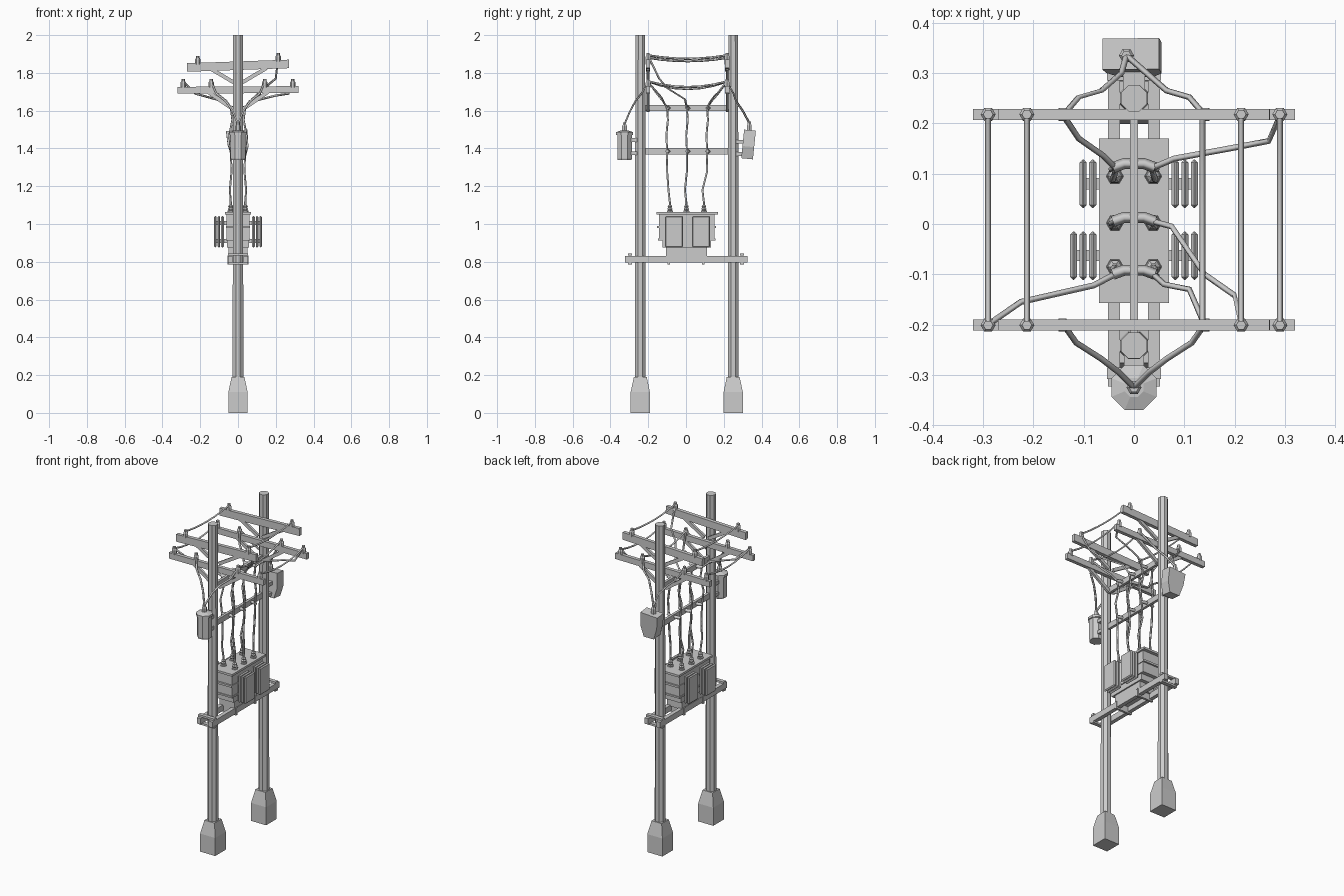
import bpy, bmesh, math
from mathutils import Vector, Matrix

if "Cube" in bpy.data.objects:
    bpy.data.objects.remove(bpy.data.objects["Cube"])


def finish(name, bm, mat=None):
    if mat:
        bmesh.ops.transform(bm, matrix=mat, verts=bm.verts)
    bmesh.ops.recalc_face_normals(bm, faces=bm.faces)
    me = bpy.data.meshes.new(name)
    bm.to_mesh(me)
    bm.free()
    ob = bpy.data.objects.new(name, me)
    bpy.context.collection.objects.link(ob)
    return ob


def box(name, x0, x1, y0, y1, z0, z1, bevel=0):
    bm = bmesh.new()
    bmesh.ops.create_cube(bm, size=1)
    m = Matrix.Translation(((x0 + x1) / 2, (y0 + y1) / 2, (z0 + z1) / 2)) @ \
        Matrix.Diagonal((x1 - x0, y1 - y0, z1 - z0, 1))
    ob = finish(name, bm, m)
    if bevel:
        b = ob.modifiers.new("bevel", 'BEVEL')
        b.width, b.segments = bevel, 1
    return ob


def lathe(name, profile, x, y, n=8, turn=0.0, mat=None):
    """Stack of n-sided rings given as (radius, z), capped at both ends."""
    bm = bmesh.new()
    rings = []
    for r, z in profile:
        rings.append([bm.verts.new((x + r * math.cos(turn + math.tau * i / n),
                                    y + r * math.sin(turn + math.tau * i / n), z)) for i in range(n)])
    for a, b in zip(rings, rings[1:]):
        for i in range(n):
            bm.faces.new((a[i], a[(i + 1) % n], b[(i + 1) % n], b[i]))
    bm.faces.new(rings[0])
    bm.faces.new(rings[-1])
    return finish(name, bm, mat)


def beam(name, p, q, w, h):
    """Rectangular bar from p to q, w thick along y (or x) and h tall."""
    p, q = Vector(p), Vector(q)
    d = (q - p).normalized()
    s = d.cross(Vector((0, 0, 1))).normalized()
    u = s.cross(d)
    bm = bmesh.new()
    bmesh.ops.create_cube(bm, size=1)
    m = Matrix((d * (q - p).length, s * w, u * h)).transposed().to_4x4()
    return finish(name, bm, Matrix.Translation((p + q) / 2) @ m)


def wire(name, pts, r=0.006):
    cu = bpy.data.curves.new(name, 'CURVE')
    cu.dimensions = '3D'
    cu.bevel_depth, cu.bevel_resolution, cu.use_fill_caps = r, 0, True
    sp = cu.splines.new('POLY')
    sp.points.add(len(pts) - 1)
    for a, b in zip(sp.points, pts):
        a.co = (*b, 1)
    ob = bpy.data.objects.new(name, cu)
    bpy.context.collection.objects.link(ob)
    bpy.ops.object.select_all(action='DESELECT')
    ob.select_set(True)
    bpy.context.view_layer.objects.active = ob
    bpy.ops.object.convert(target='MESH')


def insulator(name, x, y, z, h=0.045):
    lathe(name, [(0.015, z), (0.015, z + h * 0.6), (0.010, z + h * 0.75), (0.010, z + h)], x, y, 6)


# poles, footings and crossarms
TILT = 0.035
for side, py, ay in (("front", -0.242, -0.201), ("back", 0.25, 0.218)):
    s = math.copysign(1, py)
    lathe(side + "_pole", [(0.031, 0.1), (0.028, 2.0)], 0, py, 8, math.pi / 8)
    k = math.sqrt(2)
    lathe(side + "_footing", [(0.051 * k, 0), (0.051 * k, 0.11), (0.034 * k, 0.19)], 0, py, 4, math.pi / 4)
    beam(side + "_upper_arm", (-0.27, ay, 1.838 - 0.27 * TILT), (0.27, ay, 1.838 + 0.27 * TILT), 0.022, 0.045)
    beam(side + "_lower_arm", (-0.32, ay, 1.708), (0.32, ay, 1.712), 0.022, 0.036)
    for m in (-1, 1):
        insulator(side + "_upper_insulator", m * 0.213, ay, 1.852 + m * 0.213 * TILT)
        insulator(side + "_outer_insulator", m * 0.29, ay, 1.722)
        insulator(side + "_inner_insulator", m * 0.142, ay, 1.722)
        beam(side + "_upper_brace", (m * 0.15, ay, 1.825), (m * 0.015, ay, 1.745), 0.014, 0.02)
        beam(side + "_lower_brace", (m * 0.16, ay, 1.70), (m * 0.015, ay, 1.60), 0.014, 0.02)

# tie beams between the poles with cable clamps
CLAMPS = (-0.1, 0.005, 0.112)
for z in (1.614, 1.385):
    box("tie_beam", -0.008, 0.008, -0.235, 0.245, z - 0.017, z + 0.017)
    for y in CLAMPS:
        wire("cable_clamp", [(-0.042, y, z), (-0.02, y + 0.008, z), (0.02, y + 0.008, z), (0.042, y, z)], 0.011)

# span wires between the arms
for x, z, drop in ((-0.29, 1.755, 0.03), (0.29, 1.755, 0.03), (0.136, 1.755, 0.04),
                   (-0.213, 1.88, 0.018), (0.213, 1.893, 0.018)):
    ts = [i / 6 for i in range(7)]
    wire("span_wire", [(x, -0.2 + 0.418 * t, z - drop * 4 * t * (1 - t)) for t in ts])

# small pole-mounted canisters: round at the front, wedge shaped at the back
lathe("front_canister", [(0.040, 1.34), (0.042, 1.35), (0.042, 1.47), (0.048, 1.472), (0.048, 1.486), (0.02, 1.496)],
      0, -0.325, 8, math.pi / 8)
box("front_canister_bracket", -0.02, 0.02, -0.3, -0.255, 1.365, 1.385)
box("front_canister_bracket", -0.02, 0.02, -0.3, -0.255, 1.435, 1.455)
bm = bmesh.new()
outline = [(-0.063, 1.49), (0.05, 1.497), (0.055, 1.41), (0.038, 1.345), (-0.03, 1.345), (-0.055, 1.42)]
f = bm.faces.new([bm.verts.new((x, 0.30, z)) for x, z in outline])
ext = bmesh.ops.extrude_face_region(bm, geom=[f])
bmesh.ops.translate(bm, vec=(0, 0.062, 0), verts=[v for v in ext["geom"] if isinstance(v, bmesh.types.BMVert)])
pivot = Matrix.Translation((0, 0.33, 1.42))
finish("back_canister", bm, pivot @ Matrix.Rotation(-0.1, 4, 'X') @ pivot.inverted())
box("back_canister_bracket", -0.022, 0.022, 0.26, 0.31, 1.36, 1.38)
box("back_canister_bracket", -0.022, 0.022, 0.26, 0.31, 1.425, 1.445)
insulator("front_canister_bushing", 0, -0.325, 1.488, 0.05)
insulator("back_canister_bushing", -0.015, 0.335, 1.488, 0.055)
for m in (-1, 1):
    wire("front_canister_wire", [(0, -0.325, 1.53), (m * 0.03, -0.295, 1.6), (m * 0.065, -0.268, 1.65),
                                 (m * 0.115, -0.236, 1.69), (m * 0.14, -0.2, 1.75)])
    wire("back_canister_wire", [(-0.015, 0.335, 1.535), (m * 0.025, 0.30, 1.6), (m * 0.065, 0.265, 1.65),
                                (m * 0.11, 0.252, 1.69), (m * 0.14, 0.217, 1.75)])

# platform rails, end plates and straps
for m in (-1, 1):
    box("platform_rail", *sorted((m * 0.028, m * 0.052)), -0.323, 0.326, 0.795, 0.831)
    y0, y1 = sorted((m * 0.285, m * 0.308))
    for z in (0.785, 0.832):
        box("platform_end_plate", -0.054, 0.054, y0, y1, z, z + 0.012)
    box("platform_strap", -0.056, 0.056, m * 0.092 - 0.007, m * 0.092 + 0.007, 0.786, 0.832)

# transformer tank and lid
box("tank_base", -0.05, 0.05, -0.105, 0.11, 0.825, 0.885)
box("tank_body", -0.06, 0.06, -0.142, 0.15, 0.912, 1.05)
box("tank_lower_body", -0.058, 0.058, -0.125, 0.132, 0.875, 0.915)
box("tank_band", -0.064, 0.064, -0.153, 0.16, 0.978, 0.99)
box("tank_band", -0.064, 0.064, -0.148, 0.155, 0.912, 0.922)
box("tank_lid", -0.07, 0.07, -0.157, 0.17, 1.05, 1.063)

# cooling fins with feed pipes
for m, yc, count in ((1, 0.08, 3), (-1, 0.08, 2), (1, -0.063, 3), (-1, -0.063, 3)):
    end = 0.08 + 0.019 * (count - 1)
    for i in range(count):
        x = 0.082 + 0.019 * i
        box("cooling_fin", *sorted((m * (x - 0.007), m * (x + 0.007))), yc - 0.048, yc + 0.048, 0.876, 1.043, 0.006)
    for z in (0.91, 1.005):
        box("fin_pipe", *sorted((m * 0.055, m * end)), yc - 0.011, yc + 0.011, z - 0.01, z + 0.01)

# lid bushings and the drop cables that run up over the tie beams
BUSH = (-0.085, 0.002, 0.095)
for m in (-1, 1):
    for y, yc in zip(BUSH, CLAMPS):
        lathe("lid_bushing", [(0.018, 1.06), (0.018, 1.07), (0.011, 1.072), (0.016, 1.08), (0.010, 1.088),
                              (0.014, 1.094), (0.007, 1.102), (0.007, 1.12)], m * 0.038, y, 6)
        wire("drop_cable", [(m * 0.038, y, 1.11), (m * 0.043, y - 0.008, 1.18), (m * 0.034, yc, 1.28),
                            (m * 0.038, yc, 1.385), (m * 0.046, yc - 0.004, 1.47),
                            (m * 0.03, yc + 0.004, 1.55), (m * 0.038, yc, 1.614)])

# feeders from the upper tie beam to the crossarm insulators
for pts in (
    [(-0.038, 0.112, 1.614), (-0.06, 0.135, 1.65), (-0.11, 0.17, 1.69), (-0.14, 0.215, 1.75)],
    [(0.038, 0.112, 1.614), (0.08, 0.13, 1.65), (0.2, 0.152, 1.68), (0.268, 0.165, 1.69), (0.29, 0.215, 1.755)],
    [(0.038, 0.005, 1.614), (0.075, -0.005, 1.66), (0.14, -0.1, 1.72), (0.2, -0.142, 1.77), (0.213, -0.2, 1.89)],
    [(-0.038, -0.1, 1.614), (-0.08, -0.122, 1.65), (-0.225, -0.155, 1.69), (-0.29, -0.2, 1.755)],
    [(0.038, -0.1, 1.614), (0.06, -0.12, 1.65), (0.11, -0.13, 1.67), (0.14, -0.2, 1.75)],
):
    wire("feeder_wire", pts)
